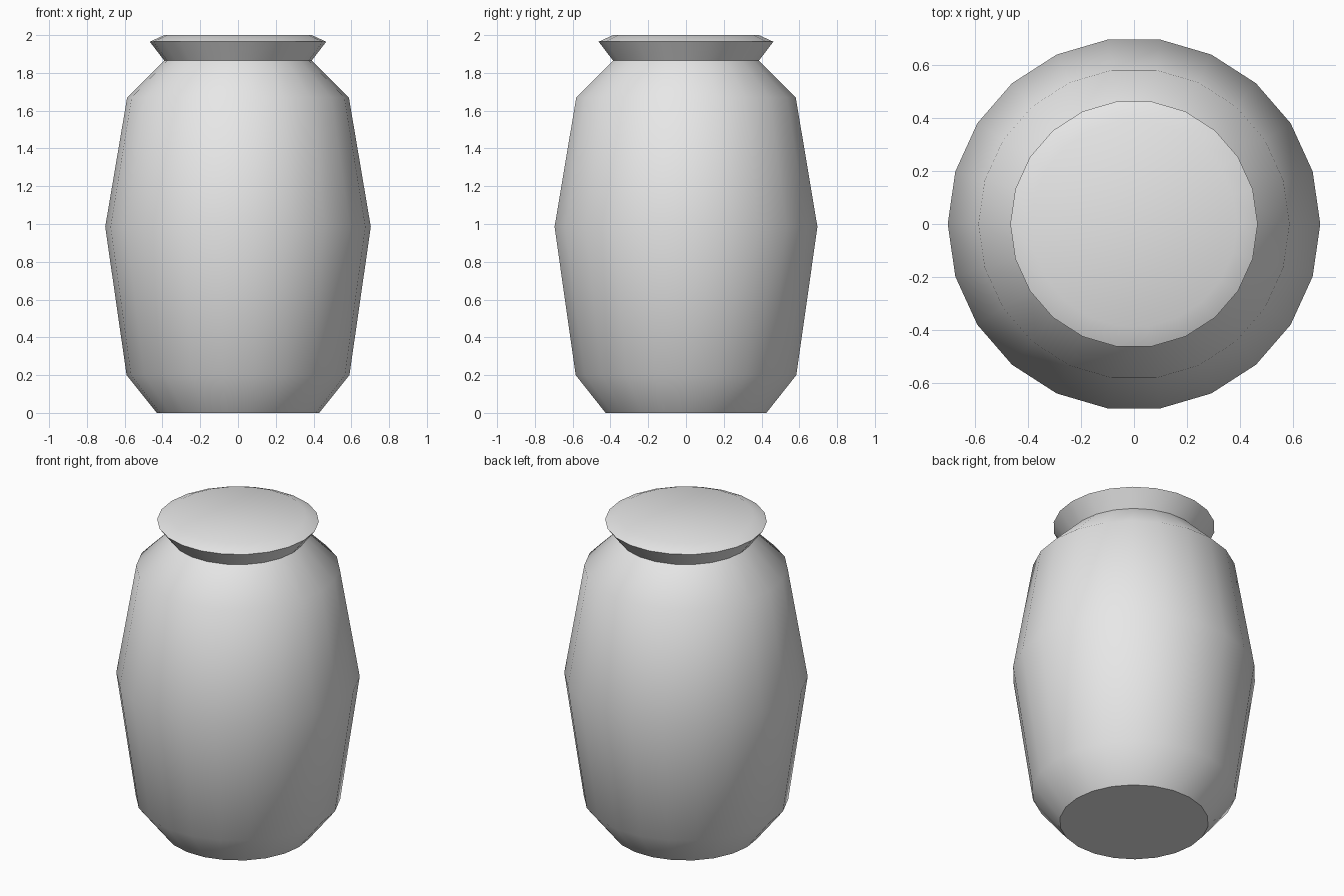
import bpy
import bmesh
import math

if "Cube" in bpy.data.objects:
    bpy.data.objects.remove(bpy.data.objects["Cube"])

SIDES = 22

clay = bpy.data.materials.new("grey clay")
clay.diffuse_color = (0.8, 0.8, 0.8, 1)
clay.use_nodes = True
clay.node_tree.nodes["Principled BSDF"].inputs["Base Color"].default_value = clay.diffuse_color


def lathe(name, profile, cap_bottom=False, cap_top=False):
    """Turn a (radius, height) profile, listed bottom to top, around z."""
    bm = bmesh.new()
    rings = []
    for r, z in profile:
        angles = [2 * math.pi * i / SIDES for i in range(SIDES)]
        rings.append([bm.verts.new((r * math.cos(a), r * math.sin(a), z)) for a in angles])
    for low, high in zip(rings, rings[1:]):
        for i in range(SIDES):
            j = (i + 1) % SIDES
            bm.faces.new((low[i], low[j], high[j], high[i]))
    if cap_bottom:
        bm.faces.new(rings[0][::-1])
    if cap_top:
        bm.faces.new(rings[-1])
    mesh = bpy.data.meshes.new(name)
    bm.to_mesh(mesh)
    bm.free()
    mesh.materials.append(clay)
    obj = bpy.data.objects.new(name, mesh)
    bpy.context.collection.objects.link(obj)
    bpy.ops.object.select_all(action='DESELECT')
    obj.select_set(True)
    bpy.context.view_layer.objects.active = obj
    bpy.ops.object.shade_smooth_by_angle(angle=math.radians(42))
    return obj


# Bulging jar body with a flat base
lathe("jar_body", [(0.43, 0), (0.59, 0.2), (0.703, 0.985), (0.587, 1.67), (0.39, 1.865)],
      cap_bottom=True)

# Flared lid with a bevelled, closed top
lathe("jar_lid", [(0.39, 1.865), (0.467, 1.965), (0.39, 2.0)], cap_top=True)
